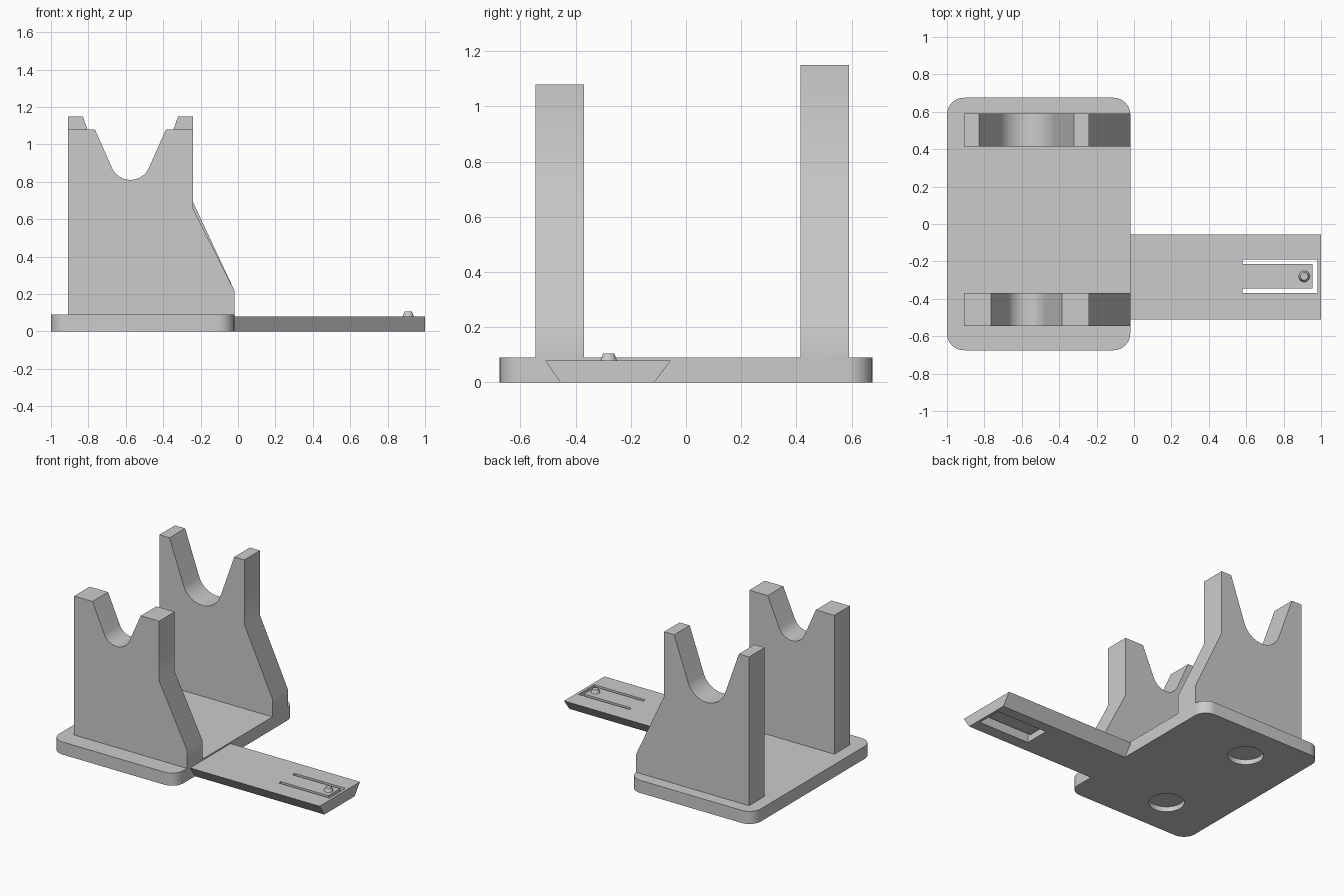
import bpy, bmesh
from math import atan, cos, sin, pi

if "Cube" in bpy.data.objects:
    bpy.data.objects.remove(bpy.data.objects["Cube"], do_unlink=True)

grey = bpy.data.materials.new("light grey plastic")
grey.use_nodes = True
grey.diffuse_color = (0.6, 0.6, 0.6, 1)
grey.node_tree.nodes["Principled BSDF"].inputs["Base Color"].default_value = (0.6, 0.6, 0.6, 1)


def finish(name, bm):
    """Turn a bmesh into a named object with the shared material."""
    bmesh.ops.recalc_face_normals(bm, faces=bm.faces)
    mesh = bpy.data.meshes.new(name)
    bm.to_mesh(mesh)
    bm.free()
    mesh.materials.append(grey)
    obj = bpy.data.objects.new(name, mesh)
    bpy.context.collection.objects.link(obj)
    return obj


def prism(name, points, offset):
    """Extrude a closed flat outline along an offset vector."""
    bm = bmesh.new()
    face = bm.faces.new([bm.verts.new(p) for p in points])
    result = bmesh.ops.extrude_face_region(bm, geom=[face], use_keep_orig=True)
    moved = [v for v in result["geom"] if isinstance(v, bmesh.types.BMVert)]
    bmesh.ops.translate(bm, verts=moved, vec=offset)
    return finish(name, bm)


def box(name, x0, x1, y0, y1, z0, z1):
    outline = [(x0, y0, z0), (x1, y0, z0), (x1, y1, z0), (x0, y1, z0)]
    return prism(name, outline, (0, 0, z1 - z0))


def cone(name, x, y, z0, z1, r0, r1):
    bm = bmesh.new()
    bmesh.ops.create_cone(bm, cap_ends=True, segments=48, radius1=r0, radius2=r1, depth=z1 - z0)
    bmesh.ops.translate(bm, verts=bm.verts, vec=(x, y, (z0 + z1) / 2))
    return finish(name, bm)


def select_only(obj):
    bpy.ops.object.select_all(action="DESELECT")
    obj.select_set(True)
    bpy.context.view_layer.objects.active = obj


def cut(obj, cutter):
    """Subtract a cutter and discard it."""
    mod = obj.modifiers.new("cut", "BOOLEAN")
    mod.operation, mod.solver, mod.object = "DIFFERENCE", "EXACT", cutter
    select_only(obj)
    bpy.ops.object.modifier_apply(modifier=mod.name)
    bpy.data.objects.remove(cutter, do_unlink=True)


def smooth(obj):
    select_only(obj)
    bpy.ops.object.shade_smooth_by_angle(angle=pi / 6)


RIGHT, NOTCH_X, BASE_TOP = -0.02, -0.575, 0.09


def cradle(name, y0, y1, top, shoulder, half_width, floor, radius, slope):
    """Upright plate with a rounded V notch and a sloping buttress."""
    tilt = atan(slope)
    steps = 24
    arc = []
    for i in range(steps + 1):
        a = -tilt - (pi - 2 * tilt) * i / steps
        arc.append((NOTCH_X + radius * cos(a), floor + radius + radius * sin(a)))
    outline = [(-0.91, BASE_TOP), (RIGHT, BASE_TOP), (RIGHT, 0.22), (-0.24, shoulder), (-0.24, top),
               (NOTCH_X + half_width, top), *arc, (NOTCH_X - half_width, top), (-0.91, top)]
    smooth(prism(name, [(x, y0, z) for x, z in outline], (0, y1 - y0, 0)))


# Base plate with rounded corners and two round recesses underneath
base = box("base_plate", -1, RIGHT, -0.675, 0.675, 0, BASE_TOP)
bm = bmesh.new()
bm.from_mesh(base.data)
uprights = [e for e in bm.edges if abs(e.verts[0].co.z - e.verts[1].co.z) > 0.01]
bmesh.ops.bevel(bm, geom=uprights, offset=0.09, segments=10, profile=0.5, affect="EDGES")
bm.to_mesh(base.data)
bm.free()
for y in (-0.39, 0.4):
    cut(base, cone("recess_cutter", -0.6, y, -0.05, 0.035, 0.115, 0.115))
smooth(base)

# Two cradles, the rear one taller with a wider notch
cradle("front_cradle", -0.545, -0.37, 1.08, 0.655, 0.19, 0.81, 0.108, 0.45)
cradle("rear_cradle", 0.415, 0.59, 1.15, 0.69, 0.255, 0.737, 0.154, 0.35)

# Dovetail arm with an opening for the spring tab
profile = [(-0.455, 0), (-0.115, 0), (-0.055, 0.08), (-0.51, 0.08)]
arm = prism("dovetail_arm", [(RIGHT, y, z) for y, z in profile], (1 - RIGHT, 0, 0))
cut(arm, box("opening_cutter", 0.58, 0.98, -0.37, -0.19, -0.1, 0.2))

# Thin spring tab and its latch button
box("spring_tab", 0.58, 0.955, -0.345, -0.215, 0.045, 0.08)
smooth(cone("latch_button", 0.91, -0.28, 0.08, 0.105, 0.03, 0.02))
